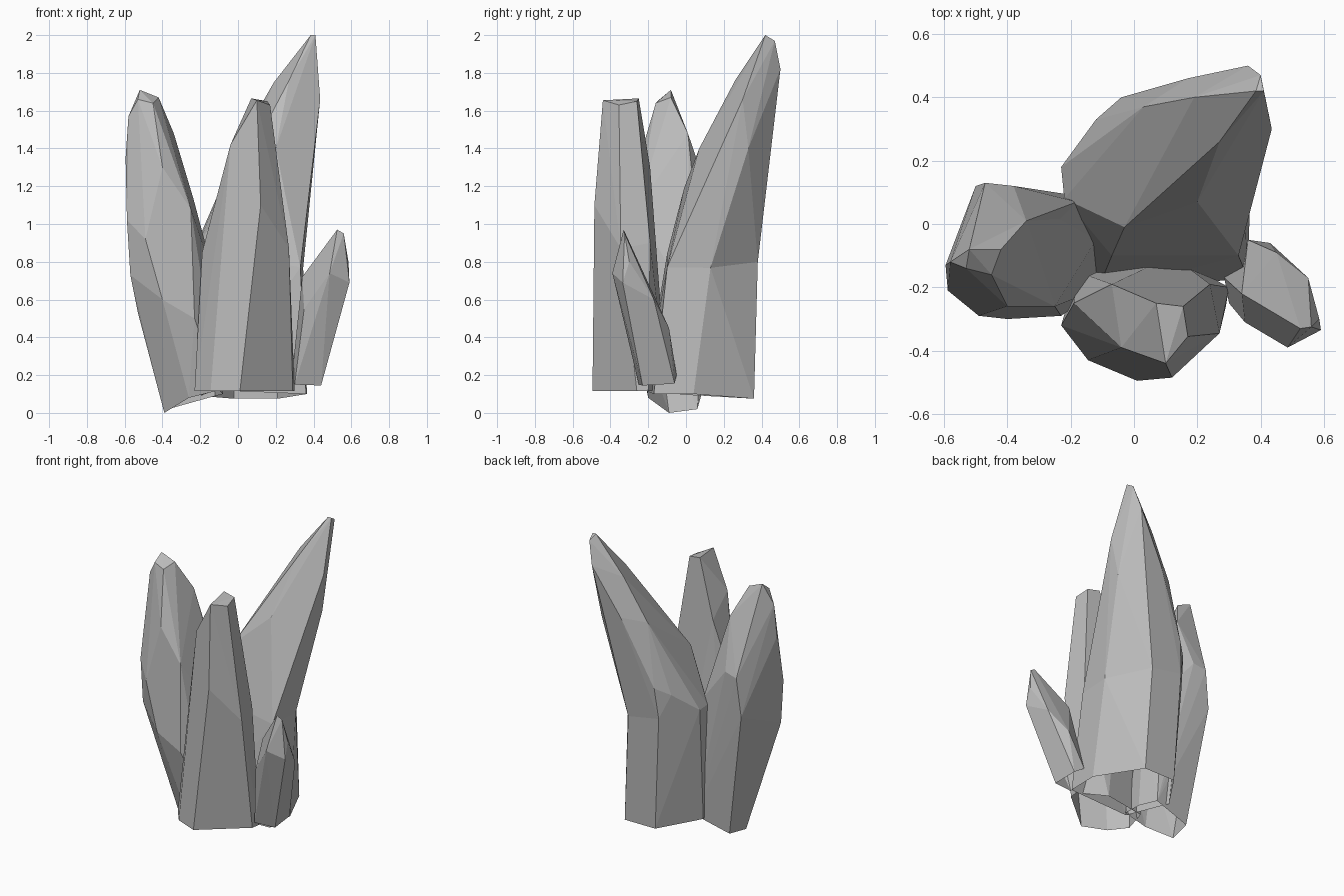
import bpy
import bmesh
from mathutils import Vector

# Remove the default cube only
default_cube = bpy.data.objects.get("Cube")
if default_cube:
    bpy.data.objects.remove(default_cube, do_unlink=True)

# Single stone colour
GREY = (0.5, 0.5, 0.5, 1.0)
stone = bpy.data.materials.new("grey_stone")
stone.use_nodes = True
stone.diffuse_color = GREY
shader = next(n for n in stone.node_tree.nodes if n.type == 'BSDF_PRINCIPLED')
shader.inputs["Base Color"].default_value = GREY
shader.inputs["Roughness"].default_value = 0.8


def level(z, *outline, tilt=0.0):
    """Planar cross-section at one height, optionally tilted along x."""
    return [(x, y, z + tilt * x) for x, y in outline]


def faceted_piece(bm, points, open_ring):
    """Wrap points in a convex faceted skin, leaving an open ring uncapped."""
    verts = [bm.verts.new(p) for p in points]
    result = bmesh.ops.convex_hull(bm, input=verts)
    spare = {v for v in result["geom_interior"] + result["geom_unused"]
             if isinstance(v, bmesh.types.BMVert)}
    ring = {v for v, p in zip(verts, points) if v not in spare and p in open_ring}
    bmesh.ops.delete(bm, geom=list(spare), context='VERTS')
    caps = [f for f in bm.faces if all(v in ring for v in f.verts)]
    bmesh.ops.delete(bm, geom=caps, context='FACES')


def crystal(name, *sections, bend=None):
    """Build a crystal with an open foot; a bend splits it into two pieces."""
    if bend:
        pieces = [(sections[0] + bend, sections[0]),
                  (bend + sum(sections[1:], []), bend)]
    else:
        pieces = [(sum(sections, []), sections[0])]
    bm = bmesh.new()
    for points, open_ring in pieces:
        faceted_piece(bm, points, open_ring)
    if bend:
        # Drop the hidden cap inside the bend, then join both pieces
        inner = [f for f in bm.faces
                 if all(any((v.co - w).length < 0.001 for w in map(Vector, bend))
                        for v in f.verts)]
        bmesh.ops.delete(bm, geom=inner, context='FACES')
    bmesh.ops.remove_doubles(bm, verts=bm.verts, dist=0.0005)
    bmesh.ops.dissolve_limit(bm, angle_limit=0.05, verts=bm.verts, edges=bm.edges)
    bmesh.ops.recalc_face_normals(bm, faces=bm.faces)
    mesh = bpy.data.meshes.new(name)
    bm.to_mesh(mesh)
    bm.free()
    mesh.materials.append(stone)
    obj = bpy.data.objects.new(name, mesh)
    bpy.context.scene.collection.objects.link(obj)


# Tall back crystal: upright foot, then a shaft leaning back and to its left
foot = [(.36, -.17, .1), (.365, .04, .1), (.21, .36, .075), (-.02, .36, .075),
        (-.2, .1, .09), (-.12, -.22, .12)]
bend = level(.83, (.345, .13), (.17, .38), (-.06, .38), (-.23, .18),
             (-.22, .08), (-.07, -.1), (.33, -.1), tilt=-.18)
shoulder = [(-.03, -.01, 1.19), (.2, .07, 1.4), (-.14, .1, .95),
            (-.12, .33, 1.0), (.03, .37, 1.47), (-.04, .4, 1.05),
            (.17, .46, 1.5), (.405, .33, 1.4)]
point = [(.19, .4, 1.75), (.27, .26, 1.76), (.435, .3, 1.66),
         (.36, .5, 1.82), (.41, .42, 2), (.385, .42, 2), (.4, .47, 1.97)]
crystal("back_crystal", foot, shoulder, point, bend=bend)

# Right crystal: narrow slanted foot and a swollen middle
foot = [(-.39, -.09, .0), (-.37, .06, .02), (-.12, .08, .09),
        (-.08, -.05, .1), (-.1, -.2, .12), (-.26, -.2, .08)]
belly = [(-.53, -.16, .53), (-.57, -.21, .73), (-.4, -.3, .6),
         (-.23, -.29, .5), (-.588, -.21, 1.02), (-.49, -.29, .92),
         (-.12, -.05, .7), (-.18, .07, .9), (-.5, .12, .87)]
shoulder = [(-.25, -.26, 1.08), (-.4, -.26, 1.3), (-.595, -.13, 1.35),
            (-.47, .13, 1.13), (-.38, .12, 1.15), (-.235, .015, 1.13)]
point = [(-.58, -.12, 1.57), (-.34, .01, 1.48), (-.52, -.08, 1.71),
         (-.42, -.08, 1.67), (-.45, -.16, 1.64), (-.53, -.14, 1.66)]
crystal("right_crystal", foot, belly, shoulder, point)

# Front crystal: wide flat foot tapering to a slanted tip
foot = level(.115, (-.23, -.32), (-.145, -.43), (.01, -.495), (.29, -.26),
             (.3, -.2), (.12, -.1), (-.18, -.15))
shoulder = [(-.19, -.25, .85), (-.04, -.39, 1.42), (.12, -.485, 1.1),
            (-.07, -.19, 1.3), (.27, -.345, .87), (.24, -.19, .9)]
point = [(.07, -.25, 1.665), (.155, -.26, 1.65), (.17, -.355, 1.63),
         (.1, -.44, 1.655)]
crystal("front_crystal", foot, shoulder, point)

# Small left crystal: short shard leaning outward
foot = [(.44, -.23, .145), (.43, -.06, .155), (.36, -.05, .2),
        (.3, -.25, .15), (.285, -.17, .19)]
belly = [(.485, -.39, .74), (.59, -.335, .69), (.55, -.17, .6),
         (.45, -.09, .45), (.35, -.31, .55), (.34, -.22, .72)]
point = [(.585, -.3, .8), (.56, -.325, .95), (.525, -.33, .97)]
crystal("left_shard", foot, belly, point)
